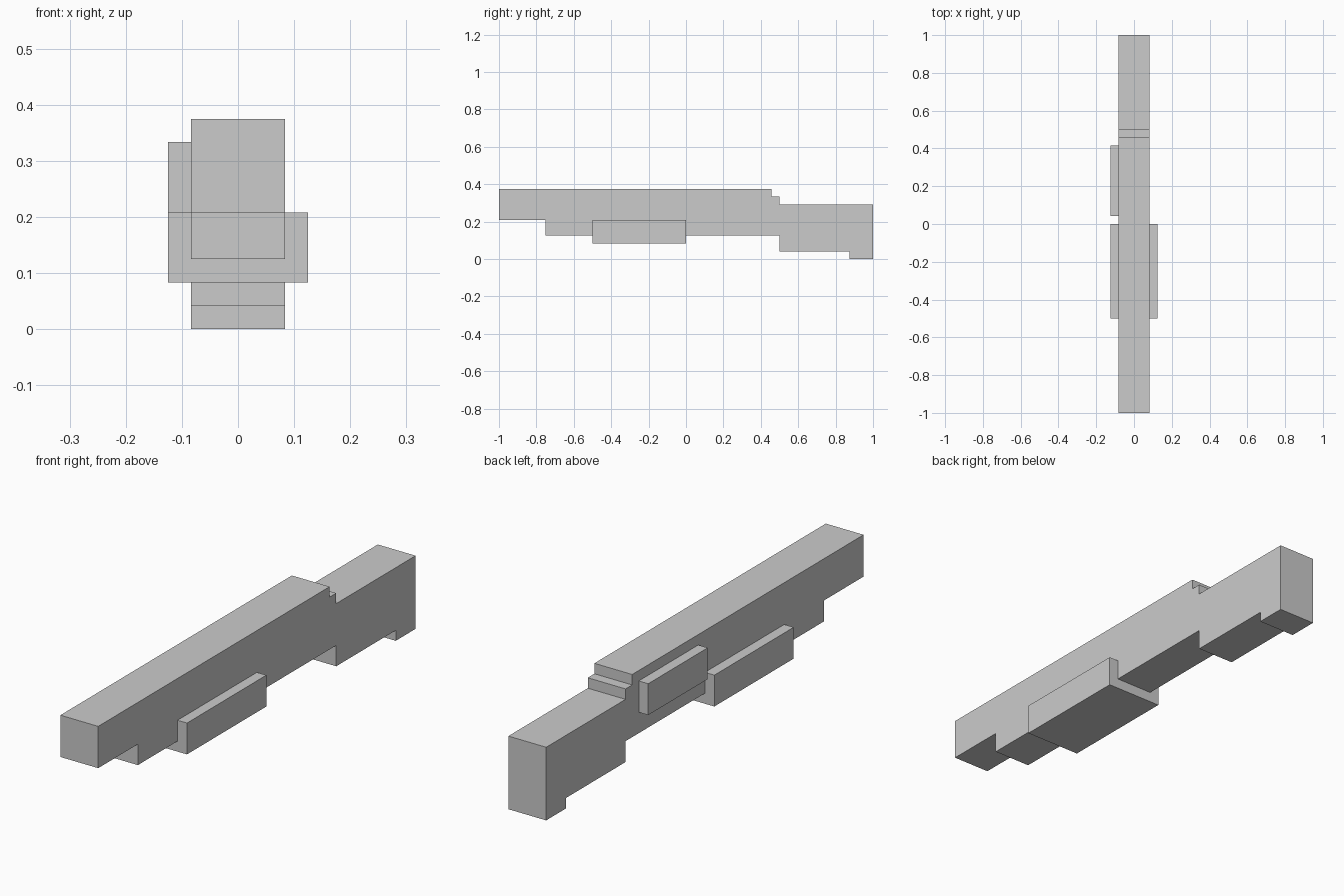
import bpy

if "Cube" in bpy.data.objects:
    bpy.data.objects.remove(bpy.data.objects["Cube"])

U = 1 / 24  # the model sits on a grid of 1/24 units


def extrude_x(name, profile, x0, x1):
    """Solid made from a counter-clockwise (y, z) profile, extruded from x0 to x1; values in grid units."""
    n = len(profile)
    verts = [(x * U, y * U, z * U) for x in (x0, x1) for y, z in profile]
    faces = [tuple(reversed(range(n))), tuple(range(n, 2 * n))]
    faces += [(i, (i + 1) % n, n + (i + 1) % n, n + i) for i in range(n)]
    mesh = bpy.data.meshes.new(name)
    mesh.from_pydata(verts, [], faces)
    mesh.update()
    obj = bpy.data.objects.new(name, mesh)
    bpy.context.collection.objects.link(obj)
    return obj


def rect(y0, y1, z0, z1):
    return [(y0, z0), (y1, z0), (y1, z1), (y0, z1)]


# Long stepped body: barrel, receiver and stock in one profile
extrude_x("stepped_body", [
    (-24, 5), (-18, 5), (-18, 3), (12, 3), (12, 1), (21, 1), (21, 0), (24, 0),
    (24, 7), (12, 7), (12, 8), (11, 8), (11, 9), (-24, 9)], -2, 2)

# Wide sliding grip wrapped around the underside
extrude_x("fore_grip", rect(-12, 0, 2, 5), -3, 3)

# Raised plate on the left side
extrude_x("side_plate", rect(1, 10, 5, 8), -3, -2)
